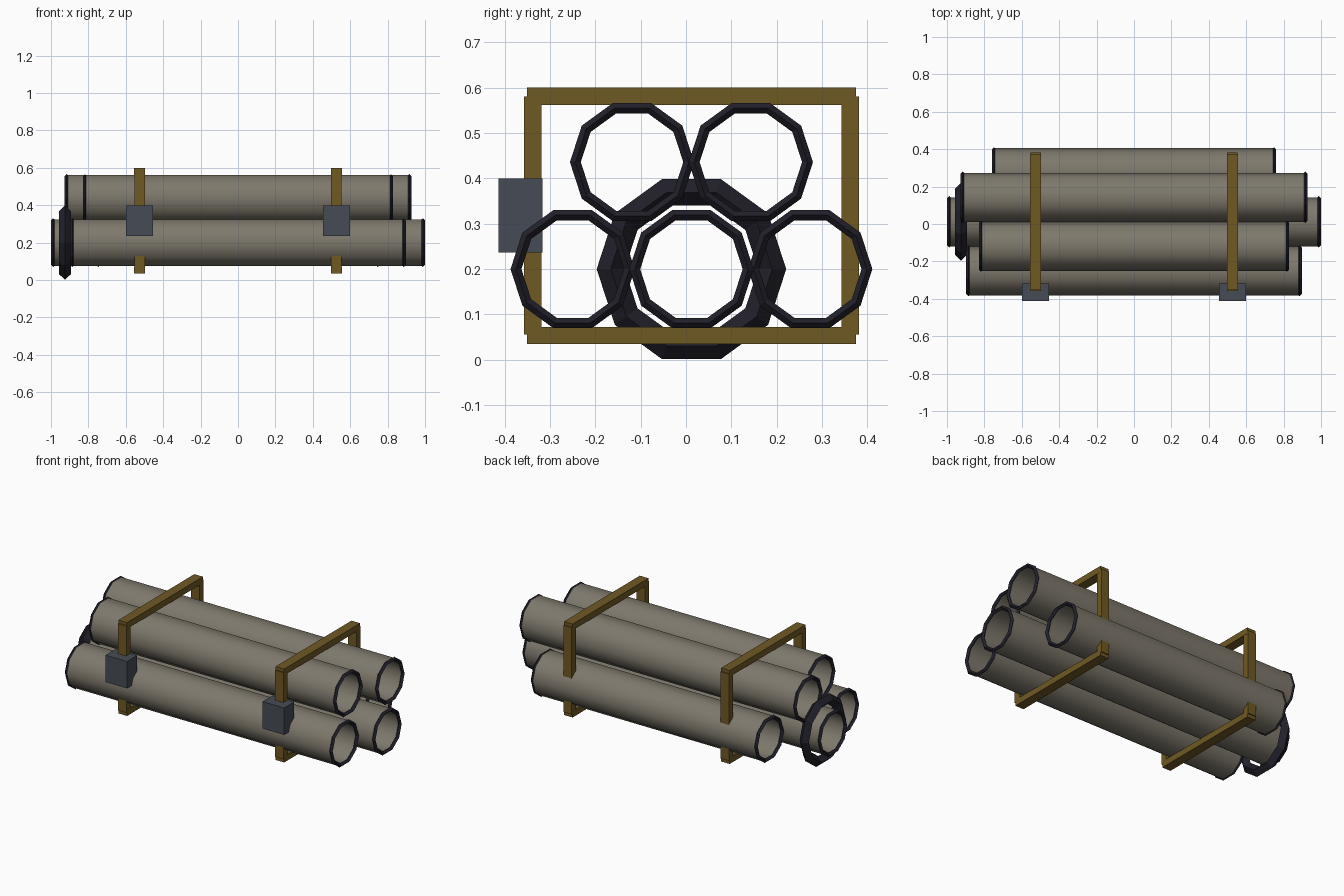
import bpy, bmesh, math

if "Cube" in bpy.data.objects:
    bpy.data.objects.remove(bpy.data.objects["Cube"])


def material(name, r, g, b):
    m = bpy.data.materials.new(name)
    m.diffuse_color = (r, g, b, 1)
    m.use_nodes = True
    m.node_tree.nodes["Principled BSDF"].inputs["Base Color"].default_value = m.diffuse_color
    return m


STEEL = material("weathered_grey", 0.21, 0.19, 0.15)
DARK = material("dark_rim", 0.016, 0.015, 0.024)
WOOD = material("brown_strap", 0.16, 0.10, 0.018)
CLAMP = material("slate_clamp", 0.062, 0.073, 0.093)

CY = 0.012      # bundle centre line in y
SIDES = 10


def add_object(name, bm, mat):
    bmesh.ops.recalc_face_normals(bm, faces=bm.faces[:])
    mesh = bpy.data.meshes.new(name)
    bm.to_mesh(mesh)
    bm.free()
    mesh.materials.append(mat)
    ob = bpy.data.objects.new(name, mesh)
    bpy.context.collection.objects.link(ob)
    return ob


def lathe_x(name, profile, centre, mat, smooth=False):
    """Revolve a closed (x, radius) profile around an axis parallel to x."""
    bm = bmesh.new()
    loops = []
    for i in range(SIDES):
        a = 2 * math.pi * i / SIDES
        loops.append([bm.verts.new((centre[0] + x,
                                    centre[1] + r * math.cos(a),
                                    centre[2] + r * math.sin(a)))
                      for x, r in profile])
    n = len(profile)
    for i in range(SIDES):
        p, q = loops[i], loops[(i + 1) % SIDES]
        for j in range(n):
            k = (j + 1) % n
            bm.faces.new((p[j], p[k], q[k], q[j])).smooth = smooth
    if smooth:
        # keep the rims of the pipe sharp
        for e in bm.edges:
            if abs(e.verts[0].co.x - e.verts[1].co.x) < 1e-5:
                e.smooth = False
    return add_object(name, bm, mat)


def ring(name, centre, major, minor):
    diamond = [(minor, major), (0, major + minor), (-minor, major), (0, major - minor)]
    return lathe_x(name, diamond, centre, DARK)


def box(name, centre, size, mat):
    bm = bmesh.new()
    bmesh.ops.create_cube(bm, size=1)
    for v in bm.verts:
        v.co = [c + s * k for c, s, k in zip(centre, size, v.co)]
    return add_object(name, bm, mat)


# Stacked pipes, each with a dark rim at both ends: y offset, z, half length
pipes = [(-0.262, 0.2, 0.885), (0, 0.2, 0.988), (0.262, 0.2, 0.748),
         (-0.131, 0.436, 0.818), (0.131, 0.436, 0.916)]
for n, (dy, z, h) in enumerate(pipes, 1):
    wall = [(-h, 0.131), (h, 0.131), (h, 0.12), (-h, 0.12)]
    lathe_x(f"pipe_{n}", wall, (0, CY + dy, z), STEEL, smooth=True)
    for side, x in (("left", -h), ("right", h)):
        ring(f"pipe_{n}_rim_{side}", (x, CY + dy, z), 0.125, 0.012)

# Large collar around the centre pipe
ring("collar", (-0.925, CY, 0.2), 0.178, 0.031)

# Two strap frames with a clamp on the front
for side, x in (("left", -0.526), ("right", 0.526)):
    for part, z in (("top", 0.581), ("bottom", 0.0535)):
        box(f"strap_{part}_{side}", (x, CY, z), (0.058, 0.726, 0.038), WOOD)
    for part, dy in (("front", -0.35), ("back", 0.35)):
        box(f"strap_{part}_{side}", (x, CY + dy, 0.318), (0.056, 0.039, 0.525), WOOD)
    box(f"clamp_{side}", (x, -0.365, 0.318), (0.144, 0.096, 0.163), CLAMP)
